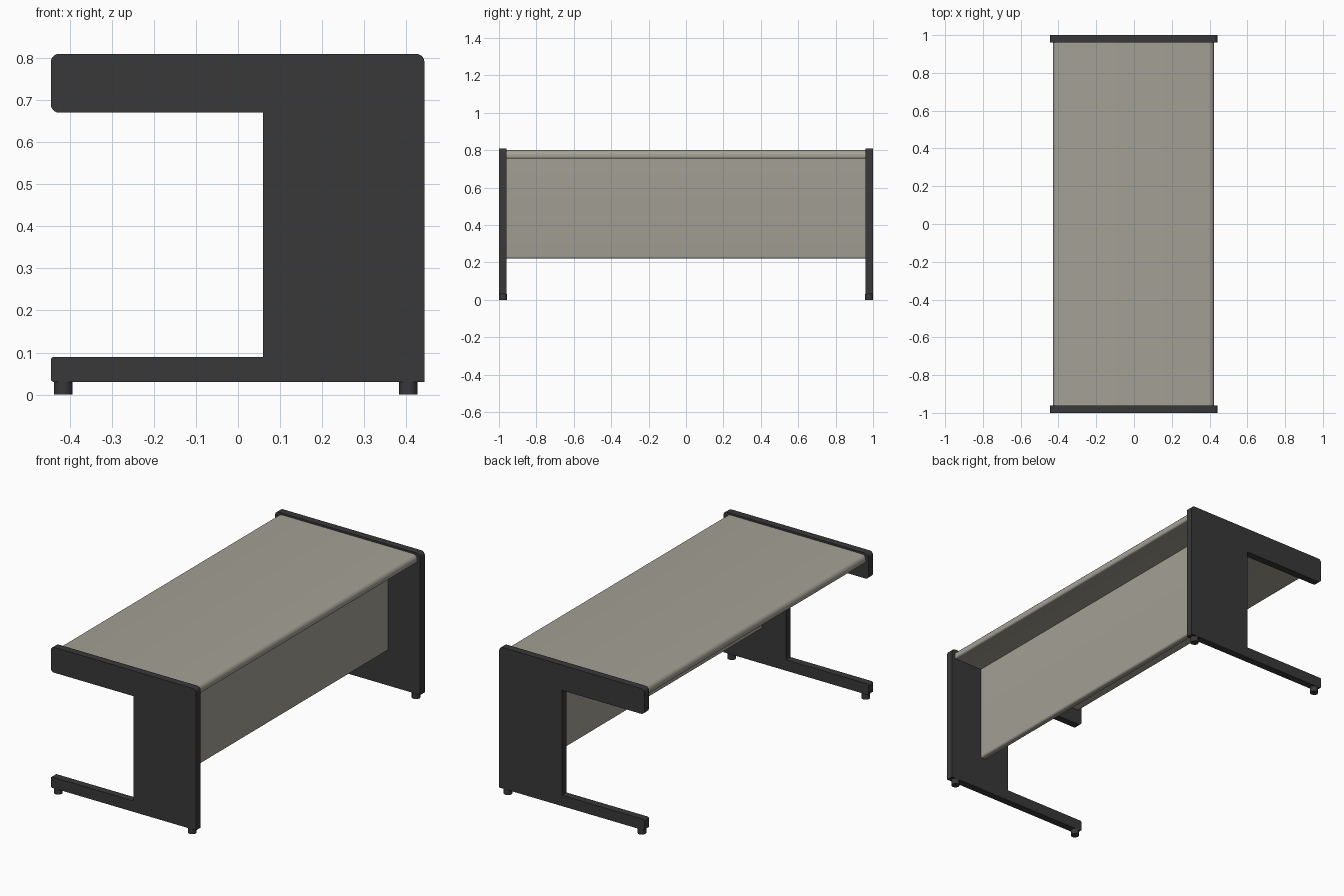
import bpy, bmesh, math
from mathutils import Vector

if "Cube" in bpy.data.objects:
    bpy.data.objects.remove(bpy.data.objects["Cube"])


def material(name, rgb):
    m = bpy.data.materials.new(name)
    m.diffuse_color = (*rgb, 1)
    m.use_nodes = True
    m.node_tree.nodes["Principled BSDF"].inputs["Base Color"].default_value = m.diffuse_color
    return m


BLACK = material("charcoal", (0.040, 0.040, 0.040))
BEIGE = material("warm grey", (0.370, 0.355, 0.300))


def finish(name, bm, mat):
    bmesh.ops.recalc_face_normals(bm, faces=bm.faces)
    mesh = bpy.data.meshes.new(name)
    bm.to_mesh(mesh)
    bm.free()
    mesh.materials.append(mat)
    ob = bpy.data.objects.new(name, mesh)
    bpy.context.collection.objects.link(ob)
    bpy.ops.object.select_all(action='DESELECT')
    ob.select_set(True)
    bpy.context.view_layer.objects.active = ob
    bpy.ops.object.shade_smooth_by_angle(angle=math.radians(35))
    return ob


def rounded(corners, steps=5):
    """Outline from (x, z, radius) corners, each right angle rounded."""
    out = []
    for i, (x, z, r) in enumerate(corners):
        p = Vector((x, z))
        if r == 0:
            out.append(p)
            continue
        a = (Vector(corners[i - 1][:2]) - p).normalized() * r
        b = (Vector(corners[(i + 1) % len(corners)][:2]) - p).normalized() * r
        for k in range(steps + 1):
            t = math.pi / 2 * k / steps
            out.append(p + a * (1 - math.sin(t)) + b * (1 - math.cos(t)))
    return out


def extrude_y(name, corners, y0, y1, mat):
    bm = bmesh.new()
    face = bm.faces.new([bm.verts.new((p.x, y0, p.y)) for p in rounded(corners)])
    ext = bmesh.ops.extrude_face_region(bm, geom=[face], use_keep_orig=True)
    verts = [v for v in ext["geom"] if isinstance(v, bmesh.types.BMVert)]
    bmesh.ops.translate(bm, verts=verts, vec=(0, y1 - y0, 0))
    return finish(name, bm, mat)


# C-shaped end panels with glide feet
C_SHAPE = [(-0.445, 0.03, 0.008), (0.443, 0.03, 0), (0.443, 0.81, 0.02),
           (-0.445, 0.81, 0.02), (-0.445, 0.67, 0.02), (0.06, 0.67, 0),
           (0.06, 0.09, 0), (-0.445, 0.09, 0.008)]
for side, s in (("front", -1), ("back", 1)):
    extrude_y(side + "_end_panel", C_SHAPE, s * 0.96, s * 1.0, BLACK)
    for end, x in (("left", -0.415), ("right", 0.405)):
        bm = bmesh.new()
        bmesh.ops.create_cone(bm, cap_ends=True, segments=12, radius1=0.022,
                              radius2=0.022, depth=0.03)
        bmesh.ops.translate(bm, verts=bm.verts, vec=(x, s * 0.978, 0.015))
        finish(f"{side}_{end}_foot", bm, BLACK)

# Desk top with rounded long edges
extrude_y("desk_top", [(-0.428, 0.755, 0.01), (0.424, 0.755, 0.01),
                       (0.424, 0.80, 0.025), (-0.428, 0.80, 0.025)],
          -0.96, 0.96, BEIGE)

# Modesty panel hanging under the top
extrude_y("modesty_panel", [(0.207, 0.22, 0.012), (0.245, 0.22, 0.012),
                            (0.245, 0.756, 0), (0.207, 0.756, 0)],
          -0.96, 0.96, BEIGE)
